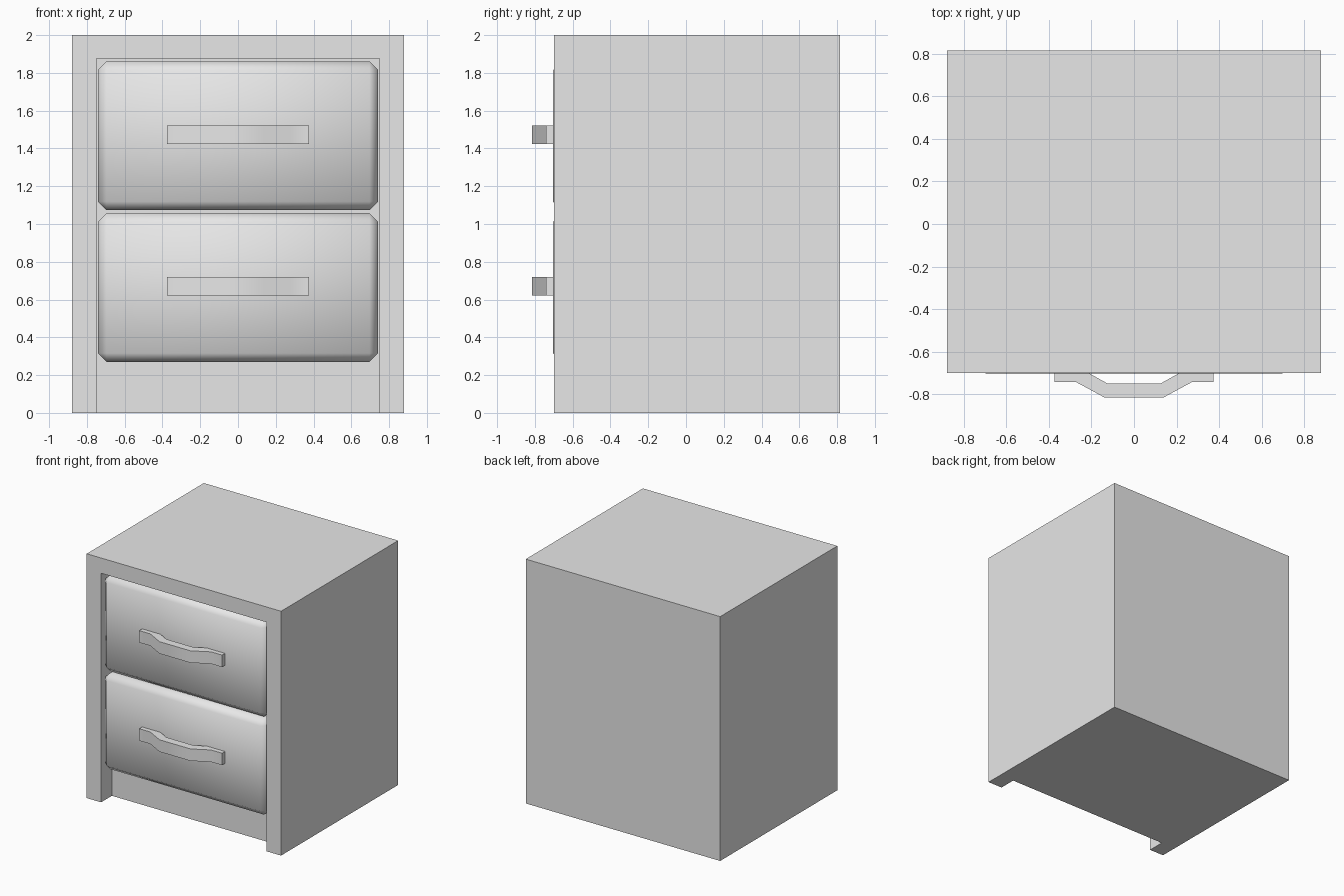
import bpy, bmesh, math

old = bpy.data.objects.get("Cube")
if old:
    bpy.data.objects.remove(old, do_unlink=True)

grey = bpy.data.materials.new("plain_grey")
grey.use_nodes = True
grey.diffuse_color = (0.8, 0.8, 0.8, 1)
grey.node_tree.nodes["Principled BSDF"].inputs["Base Color"].default_value = (0.8, 0.8, 0.8, 1)


def prism(name, outline, axis, start, end):
    """Extrude a 2D outline along y (outline in x, z) or z (outline in x, y)."""
    bm = bmesh.new()
    place = (lambda a, b: (a, start, b)) if axis == "y" else (lambda a, b: (a, b, start))
    face = bm.faces.new([bm.verts.new(place(a, b)) for a, b in outline])
    moved = bmesh.ops.extrude_face_region(bm, geom=[face])["geom"]
    step = (0, end - start, 0) if axis == "y" else (0, 0, end - start)
    bmesh.ops.translate(bm, vec=step, verts=[v for v in moved if isinstance(v, bmesh.types.BMVert)])
    bmesh.ops.recalc_face_normals(bm, faces=bm.faces)
    mesh = bpy.data.meshes.new(name)
    bm.to_mesh(mesh)
    bm.free()
    mesh.materials.append(grey)
    obj = bpy.data.objects.new(name, mesh)
    bpy.context.collection.objects.link(obj)
    return obj


def smooth(obj, degrees):
    bpy.ops.object.select_all(action="DESELECT")
    obj.select_set(True)
    bpy.context.view_layer.objects.active = obj
    bpy.ops.object.shade_smooth_by_angle(angle=math.radians(degrees))


W, H, FRONT, BACK = 0.88, 2.0, -0.70, 0.815
RECESS = FRONT + 0.14

# Solid body behind the recess, and the front frame open at the floor
prism("cabinet_body", [(-W, 0), (W, 0), (W, H), (-W, H)], "y", RECESS, BACK)
prism("front_frame", [(-W, 0), (-0.75, 0), (-0.75, 1.875), (0.75, 1.875),
                      (0.75, 0), (W, 0), (W, H), (-W, H)], "y", FRONT, RECESS)

# Handle outline from above: half of it, mirrored
half = [(0.215, -0.70), (0.375, -0.70), (0.375, -0.742), (0.275, -0.742), (0.14, -0.815)]
inner = (0.125, -0.75)
handle = [inner] + half + [(-x, y) for x, y in reversed(half)] + [(-inner[0], inner[1])]

for level, bottom in (("lower", 0.27), ("upper", 1.073)):
    top = bottom + 0.788
    # Drawer front with a softened chamfer on every edge
    drawer = prism(level + "_drawer", [(-0.742, bottom), (0.742, bottom), (0.742, top), (-0.742, top)],
                   "y", FRONT - 0.004, RECESS + 0.05)
    bm = bmesh.new()
    bm.from_mesh(drawer.data)
    bmesh.ops.bevel(bm, geom=bm.edges[:], offset=0.046, segments=1, affect="EDGES")
    bm.to_mesh(drawer.data)
    bm.free()
    smooth(drawer, 60)
    # Bowed pull handle
    pull = prism(level + "_handle", handle, "z", bottom + 0.351, bottom + 0.449)
    smooth(pull, 30)
